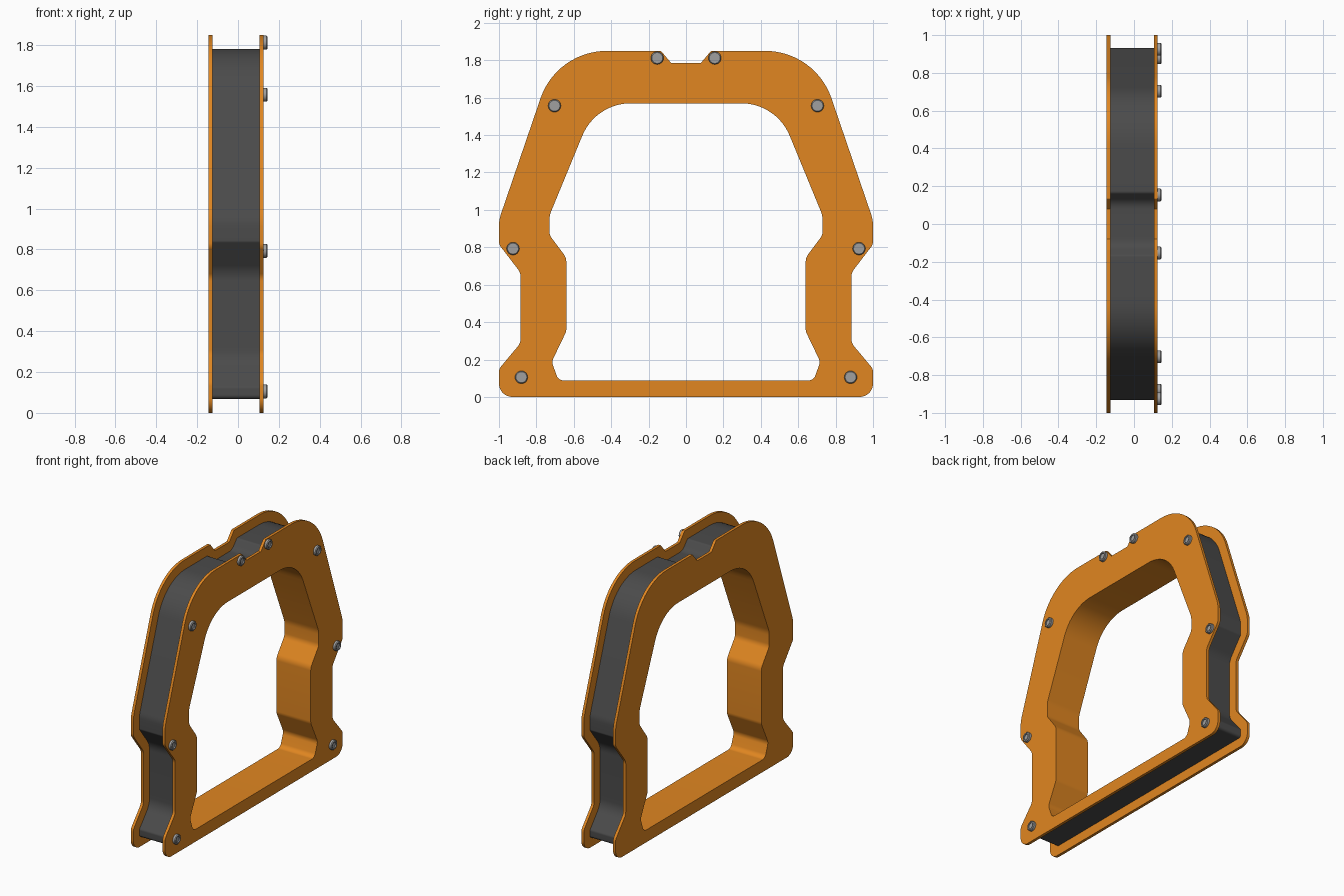
import bpy, bmesh
from math import cos, sin, pi, tan, radians
from mathutils import Vector, Matrix

if "Cube" in bpy.data.objects:
    bpy.data.objects.remove(bpy.data.objects["Cube"])


def material(name, rgb):
    m = bpy.data.materials.new(name)
    m.diffuse_color = (*rgb, 1)
    m.use_nodes = True
    m.node_tree.nodes["Principled BSDF"].inputs["Base Color"].default_value = m.diffuse_color
    return m


orange = material("orange paint", (0.75, 0.24, 0.015))
dark = material("dark grey", (0.07, 0.07, 0.07))
steel = material("steel", (0.35, 0.35, 0.35))

# Half profiles (y, z, corner radius), bottom to top; mirrored in y
OUTER = [(1, 0, .085), (1, .15, .05), (.885, .287, .06), (.885, .665, .06), (1, .815, .05),
         (1, .947, .2), (.691, 1.85, .4), (.134, 1.85, .004), (.08, 1.786, .004)]
INNER = [(.682, .088, .04), (.718, .188, .05), (.64, .35, .06), (.64, .745, .07),
         (.73, .865, .06), (.73, .97, .12), (.483, 1.57, .28)]
BOLTS = [(.154, 1.812), (.703, 1.557), (.925, .793), (.88, .105)]
X0, X1, T = -.125, .105, .02


def mirrored(half):
    return half + [(-y, z, r) for y, z, r in reversed(half)]


def outline(points, inset=0):
    """Inset a counter-clockwise polygon, then round its corners."""
    n = len(points)
    p = [Vector(q[:2]) for q in points]
    corners = []
    for i in range(n):
        a, b = (p[i] - p[i - 1]).normalized(), (p[(i + 1) % n] - p[i]).normalized()
        na, nb = Vector((-a.y, a.x)), Vector((-b.y, b.x))
        turn = 1 if a.cross(b) > 0 else -1
        corners.append((p[i] + (na + nb) * inset / (1 + na.dot(nb)),
                        max(points[i][2] - turn * inset, .02 if inset else .002)))
    out = []
    for i, (c, r) in enumerate(corners):
        u, v = corners[i - 1][0] - c, corners[(i + 1) % n][0] - c
        half = u.angle(v) / 2
        t = min(r / tan(half), .48 * u.length, .48 * v.length)
        r = t * tan(half)
        u.normalize()
        v.normalize()
        centre = c + (u + v).normalized() * r / sin(half)
        start, end = c + u * t - centre, c + v * t - centre
        sweep = start.angle_signed(end)
        steps = max(2, int(abs(sweep) / radians(5)))
        for k in range(steps + 1):
            out.append(centre + start.copy() @ Matrix.Rotation(sweep * k / steps, 2))
    return out


def finish(ob, mat):
    ob.data.materials.append(mat)
    bpy.ops.object.select_all(action='DESELECT')
    ob.select_set(True)
    bpy.context.view_layer.objects.active = ob
    bpy.ops.object.shade_smooth_by_angle(angle=radians(30))


def mesh_object(name, bm, mat):
    me = bpy.data.meshes.new(name)
    bm.to_mesh(me)
    bm.free()
    ob = bpy.data.objects.new(name, me)
    bpy.context.collection.objects.link(ob)
    finish(ob, mat)


def plate(name, x):
    """Flat ring cut from the outer and inner outlines."""
    cu = bpy.data.curves.new(name, 'CURVE')
    cu.dimensions, cu.fill_mode, cu.extrude = '2D', 'BOTH', T / 2
    for loop in (outer, inner):
        s = cu.splines.new('POLY')
        s.points.add(len(loop) - 1)
        for pt, q in zip(s.points, loop):
            pt.co = (q.x, q.y, 0, 1)
        s.use_cyclic_u = True
    tmp = bpy.data.objects.new(name + "_curve", cu)
    bm = bmesh.new()
    me = tmp.to_mesh()
    bm.from_mesh(me)
    tmp.to_mesh_clear()
    bpy.data.objects.remove(tmp)
    # local x, y, z become world y, z, x
    bm.transform(Matrix(((0, 0, 1, x), (1, 0, 0, 0), (0, 1, 0, 0), (0, 0, 0, 1))))
    bmesh.ops.remove_doubles(bm, verts=bm.verts, dist=1e-5)
    bmesh.ops.recalc_face_normals(bm, faces=bm.faces)
    mesh_object(name, bm, orange)


def band(name, loop, mat):
    """Wall spanning the gap between the plates."""
    bm = bmesh.new()
    a, b = [[bm.verts.new((x, q.x, q.y)) for q in loop] for x in (X0, X1)]
    for i in range(len(loop)):
        j = (i + 1) % len(loop)
        bm.faces.new((a[i], a[j], b[j], b[i]))
    mesh_object(name, bm, mat)


def bolt(name, y, z):
    """Chamfered round head with a shallow hex-style socket."""
    bm = bmesh.new()
    n, rings = 24, []
    for x, r in ((.122, .034), (.140, .034), (.145, .029), (.145, .021), (.137, .021)):
        rings.append([bm.verts.new((x, y + r * cos(2 * pi * k / n), z + r * sin(2 * pi * k / n)))
                      for k in range(n)])
    for a, b in zip(rings, rings[1:]):
        for i in range(n):
            j = (i + 1) % n
            bm.faces.new((a[i], a[j], b[j], b[i]))
    bm.faces.new(rings[-1])
    bm.faces.new(rings[0][::-1])
    mesh_object(name, bm, steel)


outer, inner = outline(mirrored(OUTER)), outline(mirrored(INNER))

# Side plates
plate("left_plate", X0 - T / 2)
plate("right_plate", X1 + T / 2)

# Recessed outer core and flush inner lining
band("core_wall", outline(mirrored(OUTER), .068), dark)
band("inner_lining", inner[::-1], orange)

# Bolts on the right plate only
for i, (y, z) in enumerate(BOLTS):
    for side, tag in ((1, "back"), (-1, "front")):
        bolt(f"bolt_{tag}_{i + 1}", side * y, z)
